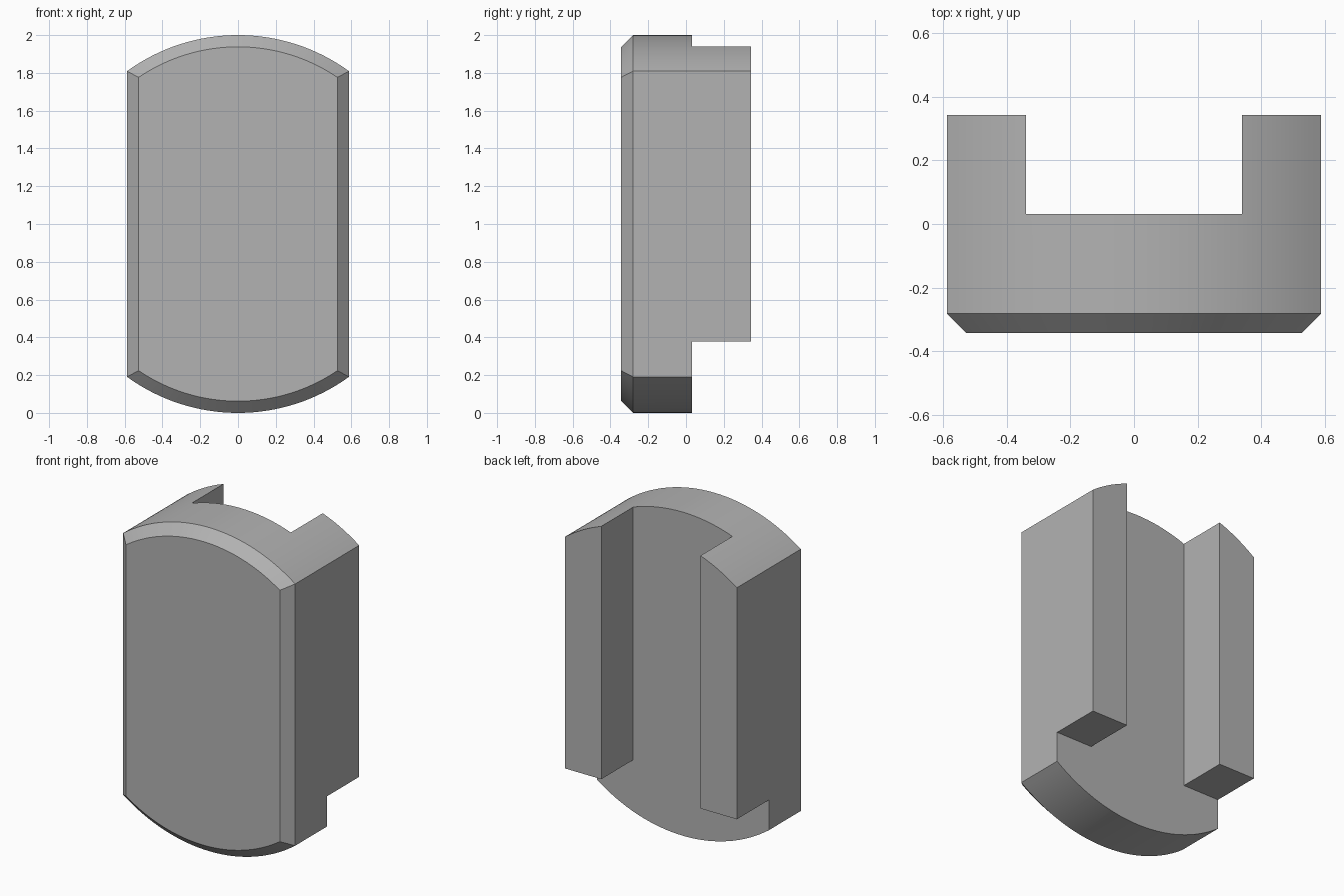
import bpy, bmesh, math

cube = bpy.data.objects.get("Cube")
if cube:
    bpy.data.objects.remove(cube, do_unlink=True)

FRONT, BEVEL_Y, WEB_BACK, BACK = -0.343, -0.281, 0.031, 0.343
HALF_W, RADIUS, CHAMFER = 0.588, 1.0, 0.062
RAIL_X, RAIL_BOTTOM = 0.339, 0.378
STEPS = 32

grey = bpy.data.materials.new("plain grey")
grey.use_nodes = True
colour = (0.45, 0.45, 0.45, 1)
grey.diffuse_color = colour
grey.node_tree.nodes["Principled BSDF"].inputs["Base Color"].default_value = colour


def new_object(name, bm):
    bmesh.ops.recalc_face_normals(bm, faces=bm.faces)
    mesh = bpy.data.meshes.new(name)
    bm.to_mesh(mesh)
    bm.free()
    mesh.materials.append(grey)
    obj = bpy.data.objects.new(name, mesh)
    bpy.context.collection.objects.link(obj)
    return obj


def outline(bm, y, inset):
    """Straight-sided outline with circular top and bottom arcs."""
    r, w = RADIUS - inset, HALF_W - inset
    half = math.asin(w / r)
    ring = []
    for start in (0, math.pi):
        for i in range(STEPS + 1):
            a = start + half * (2 * i / STEPS - 1)
            ring.append(bm.verts.new((r * math.sin(a), y, RADIUS + r * math.cos(a))))
    return ring


def box(name, x, y0, y1, z0, z1):
    bm = bmesh.new()
    bmesh.ops.create_cube(bm, size=1)
    for v in bm.verts:
        v.co = (v.co.x * 2 * x, y1 if v.co.y > 0 else y0, z1 if v.co.z > 0 else z0)
    obj = new_object(name, bm)
    obj.hide_render = True
    return obj


# Full-depth body with a chamfered front edge
bm = bmesh.new()
rings = [outline(bm, FRONT, CHAMFER), outline(bm, BEVEL_Y, 0), outline(bm, BACK, 0)]
for a, b in zip(rings, rings[1:]):
    for i in range(len(a)):
        j = (i + 1) % len(a)
        bm.faces.new((a[i], a[j], b[j], b[i]))
bm.faces.new(rings[0])
bm.faces.new(rings[-1])
body = new_object("slotted_body", bm)
bpy.context.view_layer.objects.active = body
body.select_set(True)

# Rear slot between the rails, and the step below them
for cutter in (box("slot_cutter", RAIL_X, WEB_BACK, 0.5, -0.1, 2.1),
               box("step_cutter", 0.8, WEB_BACK, 0.5, -0.2, RAIL_BOTTOM)):
    mod = body.modifiers.new("cut", "BOOLEAN")
    mod.operation = "DIFFERENCE"
    mod.solver = "EXACT"
    mod.object = cutter
    bpy.ops.object.modifier_apply(modifier=mod.name)
    bpy.data.objects.remove(cutter, do_unlink=True)

# Smooth arcs, crisp edges
bpy.ops.object.shade_smooth_by_angle(angle=math.radians(25))
